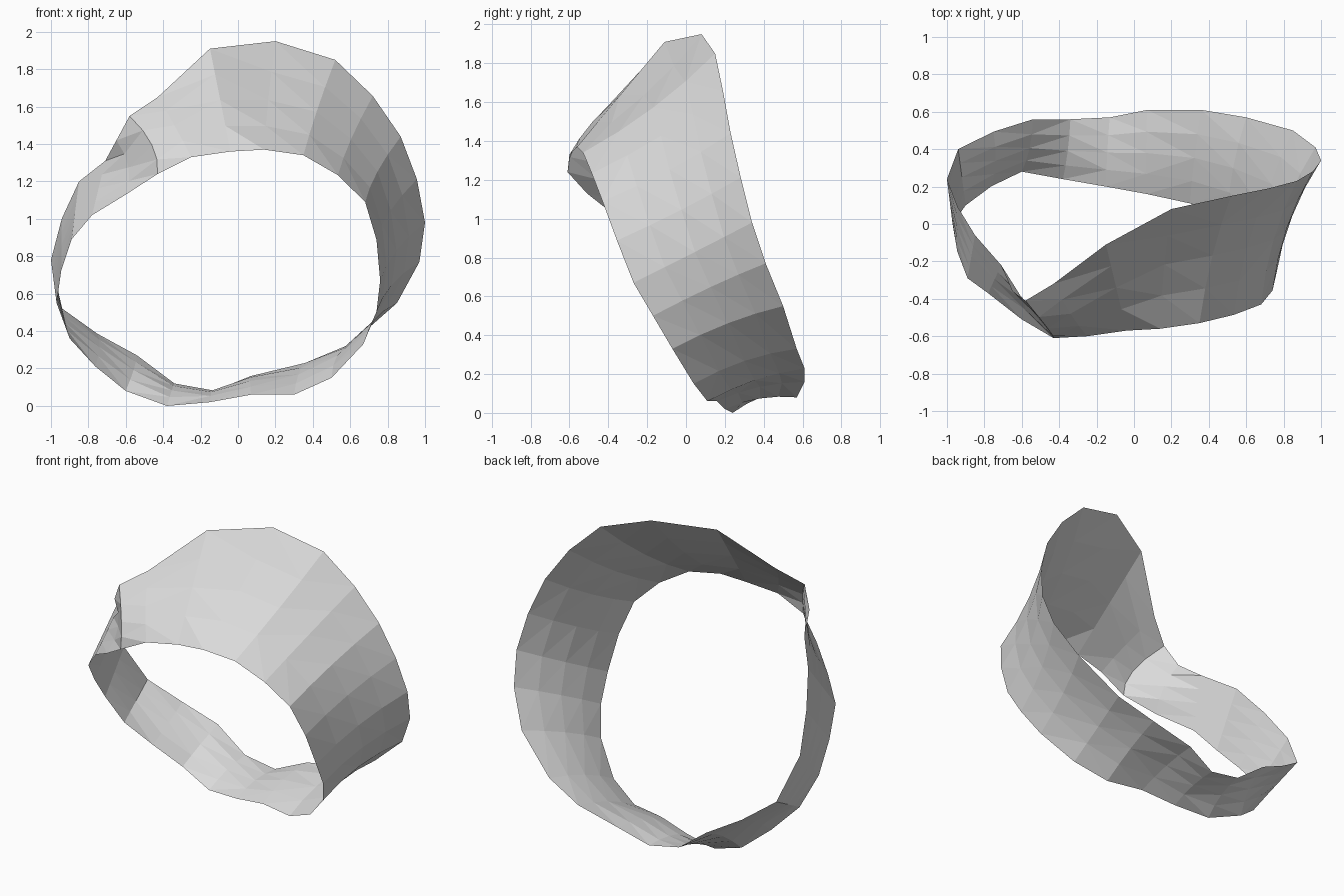
import bpy, bmesh
from mathutils import Vector

cube = bpy.data.objects.get("Cube")
if cube:
    bpy.data.objects.remove(cube, do_unlink=True)

STATIONS = 24   # cross-sections round the loop
ACROSS = 4      # faces across the band

# key sections: station -> (back edge point, front edge point)
KEYS = {
    0: ((.2, .08, 1.95), (.14, -.56, 1.37)),
    1: ((.52, .15, 1.85), (.35, -.53, 1.34)),
    3: ((.87, .23, 1.44), (.68, -.43, 1.09)),
    5: ((1, .34, .98), (.76, -.27, .67)),
    6: ((.97, .41, .77), (.74, -.17, .5)),
    7: ((.85, .5, .55), (.67, -.07, .33)),
    8: ((.6, .57, .33), (.5, .04, .15)),
    9: ((.36, .61, .23), (.3, .11, .06)),
    10: ((.07, .61, .16), (.07, .16, .06)),
    11: ((-.13, .57, .08), (-.15, .2, .02)),
    12: ((-.34, .56, .12), (-.38, .24, 0)),
    13: ((-.54, .56, .27), (-.6, .28, .08)),
    15: ((-.94, .4, .52), (-.9, .1, .36)),
    16: ((-1, .24, .78), (-.97, 0, .55)),
    18: ((-.85, -.06, 1.2), (-.89, -.29, .89)),
    19: ((-.71, -.22, 1.31), (-.78, -.37, 1.02)),
    20: ((-.65, -.36, 1.42), (-.6, -.51, 1.13)),
    21: ((-.58, -.41, 1.55), (-.43, -.61, 1.24)),
    22: ((-.43, -.32, 1.65), (-.25, -.6, 1.33)),
    23: ((-.15, -.11, 1.91), (-.04, -.57, 1.36)),
}
ORDER = sorted(KEYS)

# where the band folds over, its middle is pushed sideways
FOLD = {20: Vector((.04, .02, 0)), 21: Vector((.045, -.05, 0)), 22: Vector((0, -.02, .01))}


def key(i, edge):
    """Wrapped key position and its edge point."""
    lap, k = divmod(i, len(ORDER))
    return ORDER[k] + lap * STATIONS, Vector(KEYS[ORDER[k]][edge])


def edge_point(s, edge):
    """Smooth closed interpolation of one edge of the band."""
    i = max(n for n, k in enumerate(ORDER) if k <= s)
    (t0, a), (t1, b), (t2, c), (t3, d) = (key(i + n, edge) for n in (-1, 0, 1, 2))
    u, h = (s - t1) / (t2 - t1), t2 - t1
    m1, m2 = (c - a) / (t2 - t0) * h, (d - b) / (t3 - t1) * h
    return (b * (2 * u**3 - 3 * u**2 + 1) + m1 * (u**3 - 2 * u**2 + u)
            + c * (3 * u**2 - 2 * u**3) + m2 * (u**3 - u**2))


def dish(s):
    """How far the middle of the band sinks towards the loop."""
    if s < 9:
        return .035
    return .025 if s < 15 else 0


# band surface: curved cross-sections lofted into a closed, twisted loop
back = [edge_point(s, 0) for s in range(STATIONS)]
front = [edge_point(s, 1) for s in range(STATIONS)]
bm = bmesh.new()
rows = []
for s in range(STATIONS):
    after, before = (s + 1) % STATIONS, s - 1
    along = back[after] + front[after] - back[before] - front[before]
    normal = along.cross(front[s] - back[s]).normalized()
    middle = normal * dish(s) + FOLD.get(s, Vector())
    row = []
    for j in range(ACROSS + 1):
        u = j / ACROSS
        row.append(bm.verts.new(back[s].lerp(front[s], u) + middle * 4 * u * (1 - u)))
    rows.append(row)
for s, row in enumerate(rows):
    nxt = rows[(s + 1) % STATIONS]
    for j in range(ACROSS):
        bm.faces.new((row[j], nxt[j], nxt[j + 1], row[j + 1]))
bmesh.ops.triangulate(bm, faces=bm.faces[:])

mesh = bpy.data.meshes.new("twisted_band")
bm.to_mesh(mesh)
bm.free()
band = bpy.data.objects.new("twisted_band", mesh)
bpy.context.collection.objects.link(band)

# single pale grey material
PALE = (.7, .7, .7, 1)
grey = bpy.data.materials.new("pale_grey")
grey.use_nodes = True
grey.diffuse_color = PALE
grey.node_tree.nodes["Principled BSDF"].inputs["Base Color"].default_value = PALE
mesh.materials.append(grey)
